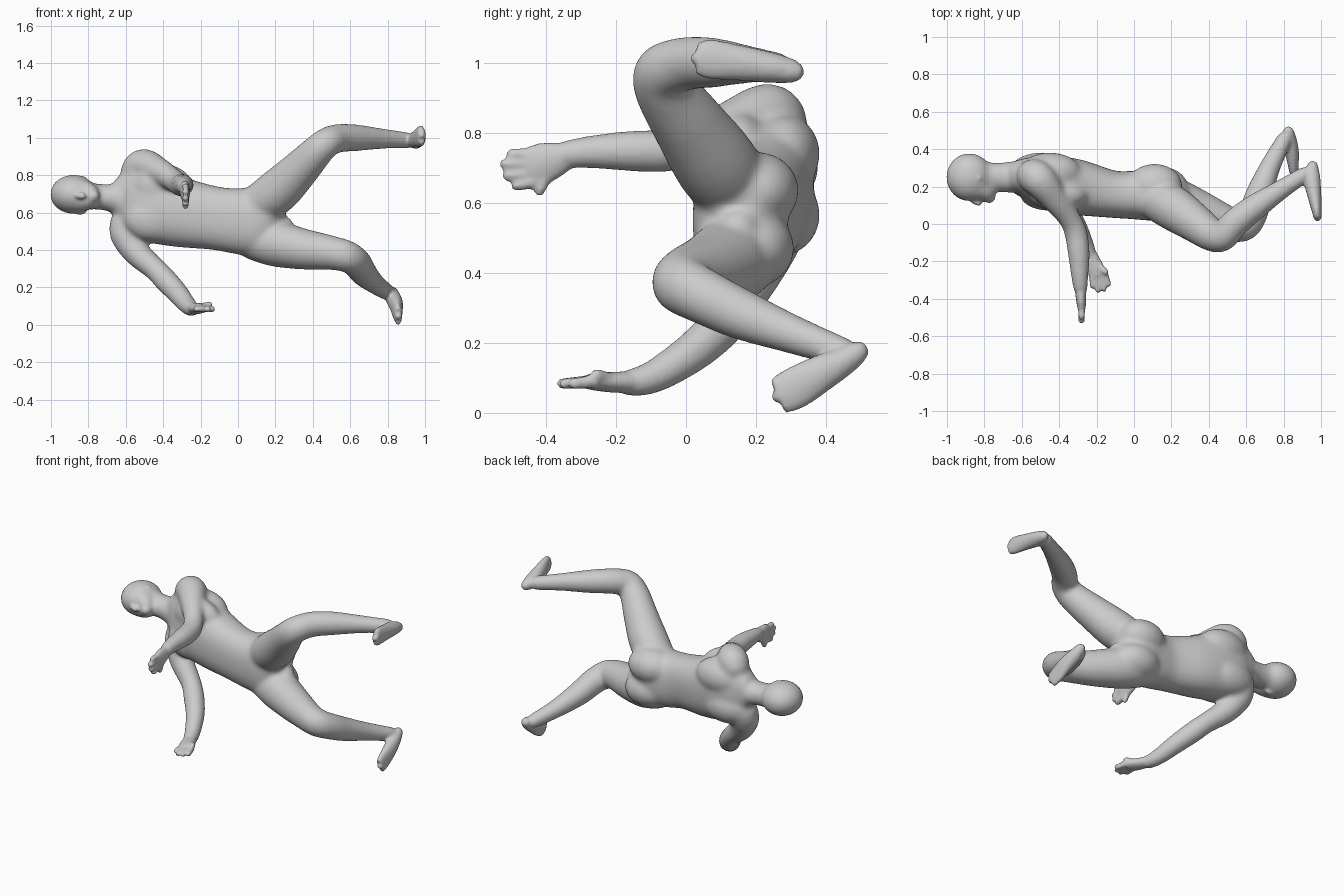
import bpy, bmesh, math
from mathutils import Vector, Matrix

bm = bmesh.new()
grow = 0.00022      # offsets the shrinkage of the later smoothing


def spline(pts, steps=4):
    """Catmull-Rom through rows of numbers."""
    out = []
    n = len(pts)
    for i in range(n - 1):
        a, b, c, d = (pts[max(0, min(n - 1, i + k))] for k in (-1, 0, 1, 2))
        for s in range(steps):
            t = s / steps
            out.append([0.5 * (2 * q + (r - p) * t + (2 * p - 5 * q + 4 * r - w) * t * t
                               + (3 * q - p - 3 * r + w) * t ** 3)
                        for p, q, r, w in zip(a, b, c, d)])
    out.append(list(pts[-1]))
    return out


def limb(pts, side=(0, 0, 1), segs=24, square=1.0):
    """Closed elliptical loft; rows are x, y, z, radius along side[, other radius]."""
    rows = spline([p if len(p) == 5 else (*p, p[3]) for p in pts])
    rings = []
    for i, r in enumerate(rows):
        t = (Vector(rows[min(i + 1, len(rows) - 1)][:3]) - Vector(rows[max(i - 1, 0)][:3])).normalized()
        u = Vector(side)
        u = (u - t * u.dot(t)).normalized()
        v = t.cross(u)
        ring = []
        for k in range(segs):
            a = 2 * math.pi * k / segs
            c, s = (math.copysign(abs(f) ** square, f) for f in (math.cos(a), math.sin(a)))
            ring.append(bm.verts.new(Vector(r[:3]) + u * (r[3] + grow / r[3]) * c + v * (r[4] + grow / r[4]) * s))
        rings.append(ring)
    for a, b in zip(rings, rings[1:]):
        for k in range(segs):
            j = (k + 1) % segs
            bm.faces.new((a[k], a[j], b[j], b[k]))
    bm.faces.new(rings[0][::-1])
    bm.faces.new(rings[-1])
    for row in (rows[0], rows[-1]):
        blob(row[:3], [min(row[3], row[4]) * 0.98] * 3)


def blob(c, r):
    """Ellipsoid."""
    m = Matrix.Translation(c) @ Matrix.Diagonal((*r, 1))
    bmesh.ops.create_uvsphere(bm, u_segments=24, v_segments=14, radius=1, matrix=m)


def skin(name, voxel, rounds):
    """Turn the collected parts into one fused, softened object."""
    bmesh.ops.recalc_face_normals(bm, faces=bm.faces)
    me = bpy.data.meshes.new(name)
    bm.to_mesh(me)
    bm.clear()
    ob = bpy.data.objects.new(name, me)
    bpy.context.collection.objects.link(ob)
    fuse = ob.modifiers.new("fuse", 'REMESH')
    fuse.mode = 'VOXEL'
    fuse.voxel_size = voxel
    fuse.use_smooth_shade = True
    soft = ob.modifiers.new("soften", 'SMOOTH')
    soft.factor = 0.5
    soft.iterations = rounds
    return ob


# torso, lying along x
limb([(-0.66, .255, .675, .07, .09), (-0.61, .255, .675, .09, .15), (-0.55, .245, .665, .12, .20),
      (-0.44, .22, .64, .145, .205), (-0.30, .195, .60, .147, .185), (-0.12, .16, .57, .125, .168),
      (0.0, .155, .555, .128, .175), (0.1, .155, .55, .135, .185), (0.18, .155, .535, .115, .165),
      (0.24, .15, .525, .06, .10)], side=(0, 1, 0), segs=32, square=.85)
for z, dx in ((.74, .02), (.565, -.03)):
    blob((-0.42 + dx, .155, z), (.16, .085, .12))         # chest
    blob((-0.47 + dx, .275, z), (.17, .108, .115))        # shoulder blade
blob((0.11, .205, .635), (.15, .118, .11))                # buttocks
blob((0.14, .195, .47), (.15, .115, .11))

# neck and head
limb([(-0.84, .26, .69, .07, .075), (-0.74, .25, .685, .066, .075), (-0.67, .25, .678, .075, .08),
      (-0.60, .25, .67, .12, .085)])
blob((-0.88, .25, .698), (.125, .13, .105))
limb([(-0.88, .20, .695, .085, .07), (-0.81, .185, .69, .078, .065), (-0.772, .142, .688, .05, .036)])

# upper and lower arm, left then right
limb([(-0.54, .26, .82, .09), (-0.50, .23, .85, .09), (-0.42, .13, .82, .07), (-0.345, .03, .775, .056),
      (-0.31, -.05, .75, .058), (-0.295, -.16, .748, .055), (-0.29, -.28, .745, .042),
      (-0.285, -.36, .735, .034, .03)])
limb([(-0.59, .26, .55, .09), (-0.60, .24, .49, .085), (-0.545, .195, .39, .07), (-0.44, .14, .295, .058),
      (-0.385, .09, .237, .06), (-0.32, .01, .167, .054), (-0.265, -.10, .10, .043),
      (-0.235, -.18, .084, .03, .035)])

# legs, left then right
limb([(0.07, .15, .62, .10), (0.20, .09, .705, .118), (0.32, .01, .82, .103), (0.42, -.06, .925, .086),
      (0.475, -.065, .975, .078), (0.54, .005, .998, .074), (0.64, .085, 1.0, .068),
      (0.78, .18, .995, .05), (0.92, .27, .985, .038)])
limb([(0.08, .165, .46, .11), (0.20, .13, .435, .122), (0.35, .07, .405, .108), (0.50, .005, .385, .09),
      (0.585, -.01, .365, .082), (0.635, .055, .33, .077), (0.67, .16, .28, .07),
      (0.73, .31, .222, .052), (0.808, .46, .168, .038)])

# strongly softened core becomes the base for the fine parts
core = skin("core", 0.01, 20)
baked = bpy.data.meshes.new_from_object(core.evaluated_get(bpy.context.evaluated_depsgraph_get()))
bpy.data.objects.remove(core)
bm.from_mesh(baked)
grow = 0.00004

# nose and ears
limb([(-0.865, .128, .692, .013, .012), (-0.828, .112, .69, .017, .015)])
for s in (1, -1):
    blob((-0.845, .245, .694 + s * .094), (.032, .018, .01))

# hands: palm then fingers and thumb
limb([(-0.286, -.33, .738, .035, .03), (-0.283, -.40, .715, .058, .026), (-0.28, -.45, .702, .055, .02)])
for y, z in ((-.50, .74), (-.522, .71), (-.514, .677), (-.488, .648)):
    limb([(-0.28, -.43, .70 + (z - .695) * .8, .018, .017), (-0.28, y, z, .013, .014)], segs=12)
limb([(-0.283, -.39, .70, .02, .018), (-0.28, -.42, .632, .014, .014)], segs=12)
limb([(-0.237, -.16, .087, .03, .036), (-0.215, -.22, .088, .028, .046), (-0.19, -.275, .089, .021, .048)])
for x, y in ((-.222, -.335), (-.192, -.358), (-.16, -.352), (-.135, -.325)):
    limb([(-.19 + (x + .178) * .7, -.26, .09, .018, .018), (x, y, .083, .013, .012)], segs=12)
limb([(-0.20, -.215, .095, .018, .02), (-0.15, -.258, .11, .014, .014)], segs=12)

# feet
limb([(.955, .308, .975, .032, .03), (.95, .25, .985, .042, .045), (.965, .15, 1.0, .05, .036),
      (.977, .07, 1.01, .056, .025), (.982, .03, 1.013, .044, .018)])
limb([(.825, .492, .175, .032, .03), (.83, .445, .145, .042, .04), (.845, .38, .11, .053, .036),
      (.852, .31, .07, .06, .026), (.857, .262, .047, .053, .018)], side=(0, -.46, .89))

skin("human_body", 0.008, 4)
